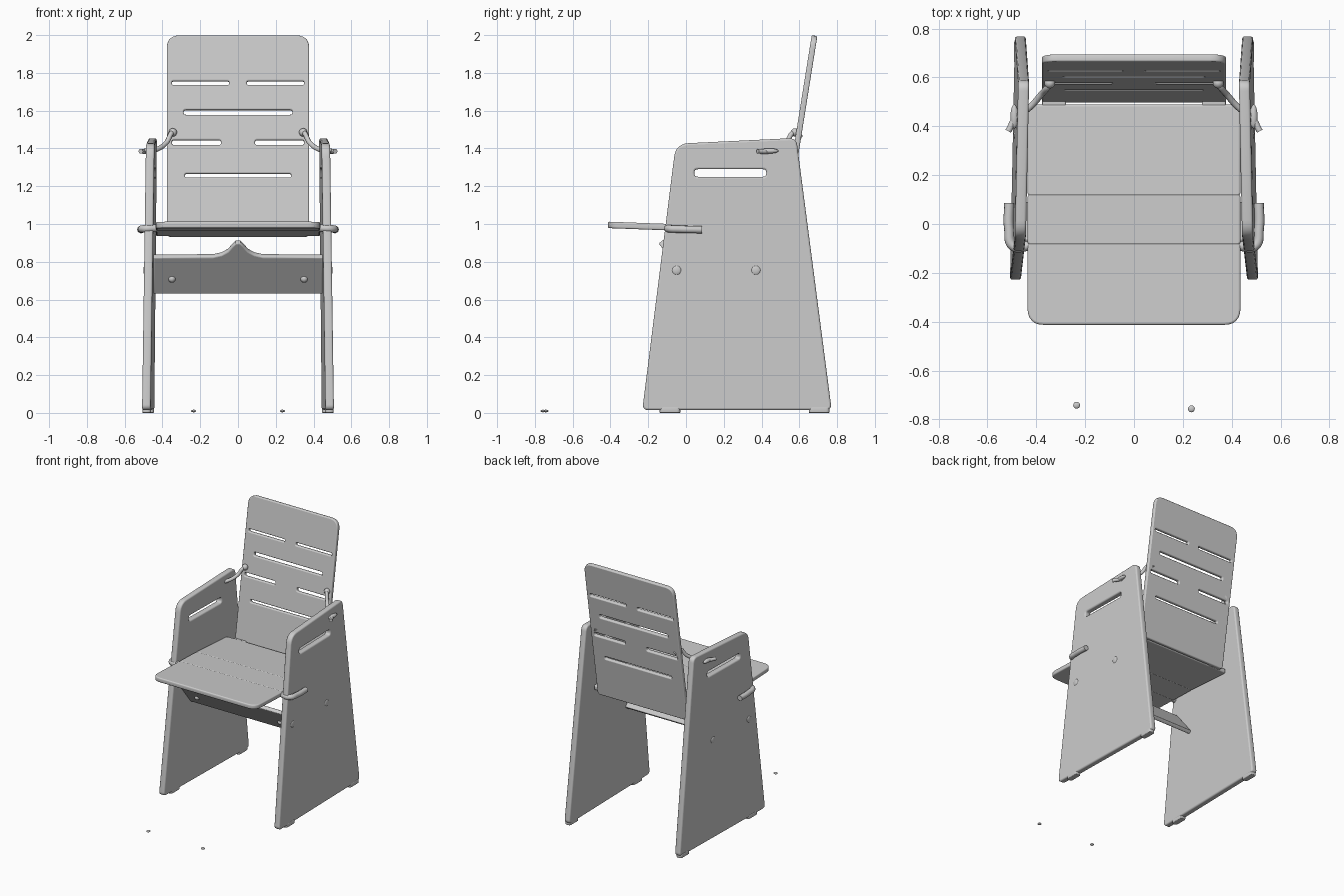
import bpy
from mathutils import Matrix, Vector

cube = bpy.data.objects.get("Cube")
if cube:
    bpy.data.objects.remove(cube, do_unlink=True)

grey = bpy.data.materials.new("plain grey")
grey.use_nodes = True
colour = (0.6, 0.6, 0.6, 1)
grey.diffuse_color = colour
grey.node_tree.nodes["Principled BSDF"].inputs["Base Color"].default_value = colour


def finish(obj, matrix=None, mirror=False):
    """Turn a curve into a smooth-shaded mesh placed by matrix."""
    bpy.ops.object.select_all(action='DESELECT')
    obj.select_set(True)
    bpy.context.view_layer.objects.active = obj
    if obj.type == 'CURVE':
        bpy.ops.object.convert(target='MESH')
    obj = bpy.context.object
    if matrix:
        obj.data.transform(matrix)
    obj.data.materials.clear()
    obj.data.materials.append(grey)
    bpy.ops.object.shade_smooth_by_angle(angle=0.7)
    if mirror:
        obj.modifiers.new("mirror", 'MIRROR').use_mirror_merge = False
    return obj


def fillet(points, radius, steps=6):
    """Round every corner of a polygon."""
    out = []
    pts = [Vector(p) for p in points]
    for i, p in enumerate(pts):
        r = radius[i] if isinstance(radius, (list, tuple)) else radius
        a = p + (pts[i - 1] - p).normalized() * r
        b = p + (pts[(i + 1) % len(pts)] - p).normalized() * r
        for k in range(steps + 1):
            t = k / steps
            out.append(a * (1 - t) ** 2 + p * 2 * t * (1 - t) + b * t * t)
    return out


def box(x0, x1, y0, y1):
    return [(x0, y0), (x1, y0), (x1, y1), (x0, y1)]


def slot(x0, x1, y, height):
    h = height / 2
    return fillet(box(x0, x1, y - h, y + h), h * 0.98)


def add_spline(curve, points, cyclic):
    s = curve.splines.new('POLY')
    s.points.add(len(points) - 1)
    for sp, p in zip(s.points, points):
        sp.co = (*p, 0, 1) if len(p) == 2 else (*p, 1)
    s.use_cyclic_u = cyclic


def plate(name, loops, thickness, matrix, bevel=0.008, mirror=False):
    curve = bpy.data.curves.new(name, 'CURVE')
    curve.dimensions = '2D'
    curve.fill_mode = 'BOTH'
    curve.extrude = thickness / 2 - bevel
    curve.bevel_depth = bevel
    curve.bevel_resolution = 2
    for loop in loops:
        add_spline(curve, loop, True)
    obj = bpy.data.objects.new(name, curve)
    bpy.context.collection.objects.link(obj)
    return finish(obj, matrix, mirror)


def tube(name, points, radius, mirror=True):
    curve = bpy.data.curves.new(name, 'CURVE')
    curve.dimensions = '3D'
    curve.bevel_depth = radius
    curve.bevel_resolution = 3
    curve.use_fill_caps = True
    s = curve.splines.new('BEZIER')
    s.bezier_points.add(len(points) - 1)
    for bp, p in zip(s.bezier_points, points):
        bp.co = p
        bp.handle_left_type = bp.handle_right_type = 'AUTO'
    obj = bpy.data.objects.new(name, curve)
    bpy.context.collection.objects.link(obj)
    return finish(obj, None, mirror)


def ball(name, centre, size, mirror=True):
    bpy.ops.mesh.primitive_uv_sphere_add(segments=16, ring_count=8, radius=1)
    obj = bpy.context.object
    obj.name = name
    return finish(obj, Matrix.Translation(centre) @ Matrix.Diagonal((*size, 1)), mirror)


def frame(u, v, w, origin):
    m = Matrix.Identity(4)
    for i, c in enumerate((u, v, w, origin)):
        m.col[i][:3] = c
    return m


# Side panels, leaning and toed in slightly
side = fillet([(-0.22, 0.025), (0.76, 0.025), (0.575, 1.445), (-0.045, 1.415)],
              [0.02, 0.02, 0.03, 0.06])
plate("side_panels", [side, slot(0.035, 0.435, 1.27, 0.06)], 0.045,
      frame((-0.02, 1, 0), (-0.012, 0, 1), (1, 0, 0), (0.481, 0, 0)), 0.01, True)

# Slotted backrest, reclined
lean = 0.16
slots = [slot(-0.295, 0.295, 1.59, 0.04), slot(-0.288, 0.288, 1.255, 0.034)]
for a, b, z, h in [(0.04, 0.357, 1.745, 0.034), (0.083, 0.357, 1.43, 0.04)]:
    slots += [slot(a, b, z, h), slot(-b, -a, z, h)]
back = fillet(box(-0.37, 0.37, 0.94, 1.99), [0.015, 0.015, 0.06, 0.06])
plate("backrest", [back] + slots, 0.03,
      frame((1, 0, 0), (0, lean, 1), Vector((0, -1, lean)).normalized(),
            (0, 0.585 - 1.4 * lean, 0)), 0.007)

# Seat made of three boards dropping towards the back
boards = [("seat_front", -0.405, -0.085, 0.995, 0.983, 0.06),
          ("seat_middle", -0.078, 0.115, 0.983, 0.977, 0.008),
          ("seat_rear", 0.122, 0.482, 0.977, 0.953, 0.008)]
for name, y0, y1, z0, z1, r in boards:
    slope = (z1 - z0) / (y1 - y0)
    plate(name, [fillet(box(-0.428, 0.428, y0, y1), [r, r, 0.008, 0.008])], 0.034,
          frame((1, 0, 0), (0, 1, slope), (0, 0, 1), (0, 0, z0 - slope * y0)))
# Tabs joining seat and backrest
plate("seat_tabs", [fillet(box(0.285, 0.37, 0.46, 0.51), 0.006)], 0.03,
      Matrix.Translation((0, 0, 0.953)), 0.006, True)

# Sloping apron under the seat with a central crest
crest = [(0.13, 0.828), (0.085, 0.838), (0.05, 0.857), (0.025, 0.885), (0.01, 0.9)]
apron = [(-0.442, 0.645), (0.442, 0.645), (0.442, 0.825)] + crest
apron += [(-x, z) for x, z in reversed(crest)] + [(-0.442, 0.825)]
tilt = -0.8
plate("apron", [apron], 0.03,
      frame((1, 0, 0), (0, tilt, 1), Vector((0, -1, tilt)).normalized(),
            (0, 0.08 - 0.64 * tilt, 0)), 0.006)
ball("apron_bolts", (0.35, 0.01, 0.71), (0.02, 0.02, 0.02))

# Hooked seat grips on the outside of the panels
tube("seat_grips", [(0.43, -0.09, 0.978), (0.495, -0.09, 0.975),
                    (0.512, -0.02, 0.972), (0.512, 0.085, 0.97)], 0.02)

# Bolt heads on the panels
for name, y in [("front_bolts", -0.05), ("rear_bolts", 0.37)]:
    ball(name, (0.492 - 0.02 * y, y, 0.755), (0.008, 0.025, 0.025))

# Ropes from backrest to panels, with knots
tube("ropes", [(0.33, 0.61, 1.46), (0.345, 0.575, 1.485), (0.38, 0.53, 1.43),
               (0.43, 0.475, 1.395), (0.48, 0.44, 1.385), (0.515, 0.38, 1.385)], 0.013)
ball("inner_knots", (0.345, 0.577, 1.485), (0.022, 0.022, 0.022))
ball("outer_knots", (0.49, 0.44, 1.387), (0.016, 0.05, 0.014))

# Floor glides under the panels
for name, y in [("front_glides", -0.085), ("rear_glides", 0.705)]:
    plate(name, [fillet(box(-0.018, 0.018, -0.05, 0.05), 0.015)], 0.03,
          Matrix.Translation((0.482 - 0.02 * y, y, 0.015)), 0.005, True)

# Two loose pegs on the floor
ball("right_peg", (-0.235, -0.742, 0.01), (0.014, 0.014, 0.007), False)
ball("left_peg", (0.235, -0.757, 0.01), (0.014, 0.014, 0.007), False)
